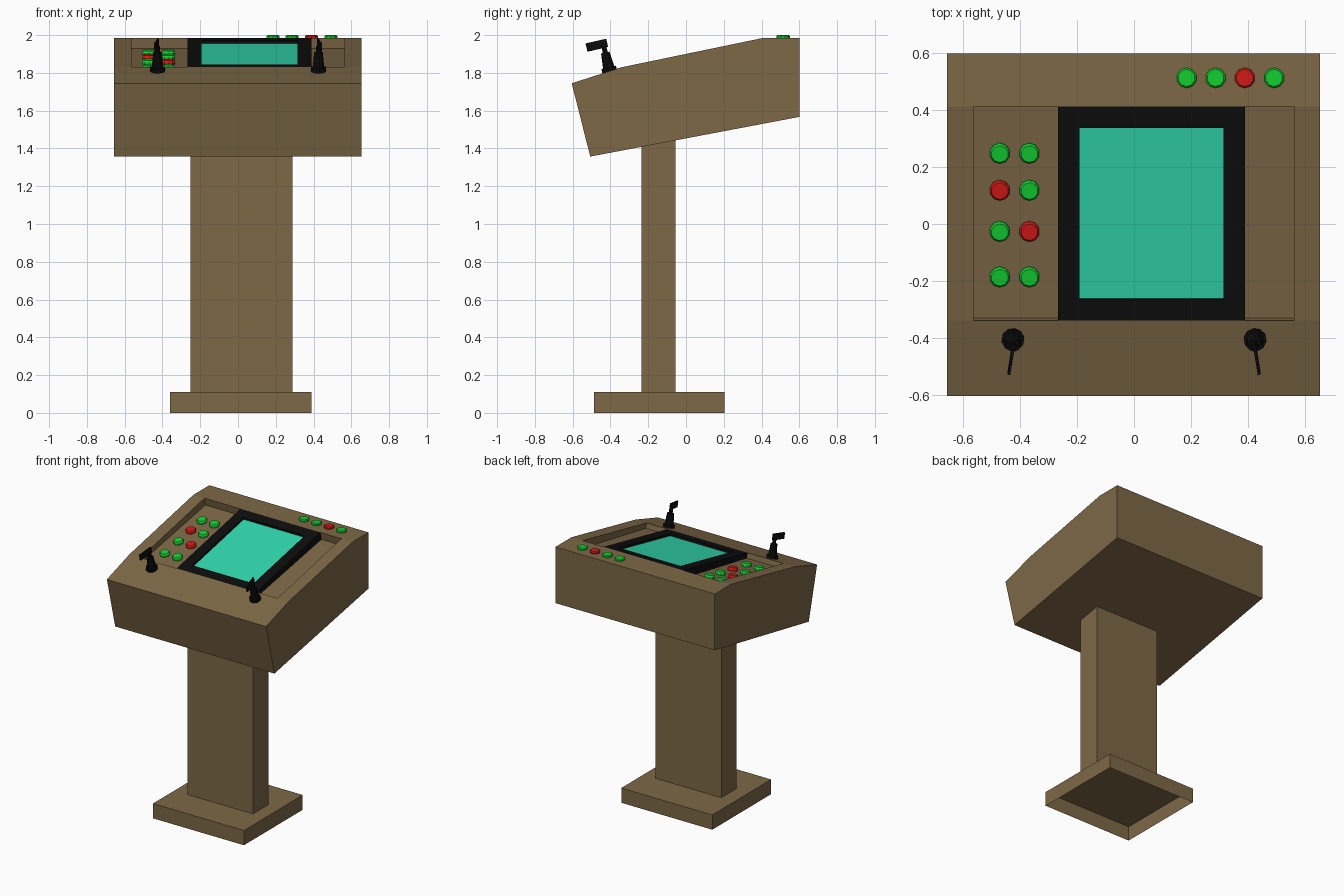
import bpy, bmesh, math
from mathutils import Matrix, Vector

if "Cube" in bpy.data.objects:
    bpy.data.objects.remove(bpy.data.objects["Cube"])


def material(name, rgb):
    m = bpy.data.materials.new(name)
    m.diffuse_color = (*rgb, 1)
    m.use_nodes = True
    m.node_tree.nodes["Principled BSDF"].inputs["Base Color"].default_value = m.diffuse_color
    return m


BROWN = material("brown_paint", (0.205, 0.138, 0.062))
BLACK = material("black_plastic", (0.004, 0.004, 0.004))
GREEN = material("green_button", (0.006, 0.62, 0.03))
RED = material("red_button", (0.65, 0.01, 0.008))
TEAL = material("screen_glow", (0.03, 0.69, 0.42))


def finish(name, bm, mat):
    bmesh.ops.recalc_face_normals(bm, faces=bm.faces)
    mesh = bpy.data.meshes.new(name)
    bm.to_mesh(mesh)
    bm.free()
    ob = bpy.data.objects.new(name, mesh)
    bpy.context.collection.objects.link(ob)
    if mat:
        mesh.materials.append(mat)
    return ob


def prism(profile, x0, x1):
    """Extrude a (y, z) side profile from x0 to x1."""
    bm = bmesh.new()
    face = bm.faces.new([bm.verts.new((x0, y, z)) for y, z in profile])
    ext = bmesh.ops.extrude_face_region(bm, geom=[face])["geom"]
    bmesh.ops.translate(bm, vec=(x1 - x0, 0, 0),
                        verts=[v for v in ext if isinstance(v, bmesh.types.BMVert)])
    bmesh.ops.recalc_face_normals(bm, faces=bm.faces)
    return bm


def block(x0, x1, y0, y1, z0, z1):
    return prism([(y0, z0), (y1, z0), (y1, z1), (y0, z1)], x0, x1)


def cone(bm, r1, r2, z0, z1, sides=10):
    bmesh.ops.create_cone(bm, cap_ends=True, segments=sides, radius1=r1, radius2=r2,
                          depth=z1 - z0, matrix=Matrix.Translation((0, 0, (z0 + z1) / 2)))


# Foot: a shallow box, open underneath
bm = block(-0.36, 0.39, -0.487, 0.205, 0, 0.11)
bm.normal_update()
bottom = [f for f in bm.faces if f.normal.z < -0.9]
bmesh.ops.delete(bm, geom=bottom, context='FACES')
foot = finish("foot", bm, BROWN)

# Column, running up into the head
finish("column", block(-0.252, 0.288, -0.235, -0.055, 0.11, 1.46), BROWN)

# Sloped console head with a recessed panel
FRONT, BACK = (-0.34, 1.83), (0.413, 1.986)
FLOOR_FRONT, FLOOR_BACK = (-0.331, 1.793), (0.424, 1.93)
head = finish("console_head", prism(
    [(-0.605, 1.745), (-0.507, 1.357), (0.6, 1.567), (0.6, 1.986), BACK, FRONT],
    -0.657, 0.655), BROWN)
cutter = finish("panel_cutter", prism(
    [FLOOR_FRONT, FLOOR_BACK, BACK, (0.393, 2.086), (-0.364, 1.93), FRONT],
    -0.565, 0.563), BROWN)
cutter.hide_render = True
cut = head.modifiers.new("panel_recess", 'BOOLEAN')
cut.object, cut.operation, cut.solver = cutter, 'DIFFERENCE', 'EXACT'
bpy.context.view_layer.objects.active = head
bpy.ops.object.modifier_apply(modifier=cut.name)
bpy.data.objects.remove(cutter)

# Screen bezel with a sunken middle
bm = prism([FLOOR_FRONT, FLOOR_BACK, BACK, FRONT], -0.268, 0.39)
bm.normal_update()
top = max(bm.faces, key=lambda f: f.normal.z)
bmesh.ops.inset_region(bm, faces=[top], thickness=0.076, depth=0, use_even_offset=True)
low = bmesh.ops.extrude_face_region(bm, geom=[top])["geom"]
bmesh.ops.delete(bm, geom=[top], context='FACES')
bmesh.ops.translate(bm, vec=(0, 0.004, -0.018),
                    verts=[v for v in low if isinstance(v, bmesh.types.BMVert)])
finish("screen_bezel", bm, BLACK)


# Screen glass, just above the bezel floor
def surface(y, drop):
    t = (y - FRONT[0]) / (BACK[0] - FRONT[0])
    return FRONT[1] + t * (BACK[1] - FRONT[1]) - drop


y0, y1 = -0.264, 0.341
finish("screen", prism([(y0, surface(y0, 0.025)), (y1, surface(y1, 0.025)),
                        (y1, surface(y1, 0.016)), (y0, surface(y0, 0.016))],
                       -0.193, 0.317), TEAL)


# Buttons: ten-sided with a chamfered rim
def button(name, loc, tilt, mat, height):
    bm = bmesh.new()
    cone(bm, 0.036, 0.036, -0.004, height * 0.6)
    cone(bm, 0.036, 0.030, height * 0.6, height)
    ob = finish(name, bm, mat)
    ob.matrix_world = Matrix.Translation(loc) @ Matrix.Rotation(tilt, 4, 'X')


for i, (x, mat) in enumerate([(0.185, GREEN), (0.287, GREEN), (0.39, RED), (0.493, GREEN)]):
    button(f"rear_button_{i}", (x, 0.514, 1.986), 0, mat, 0.014)

slope = (FLOOR_BACK[1] - FLOOR_FRONT[1]) / (FLOOR_BACK[0] - FLOOR_FRONT[0])
rows = [(0.25, GREEN, GREEN), (0.12, RED, GREEN), (-0.025, GREEN, RED), (-0.185, GREEN, GREEN)]
for r, (y, *mats) in enumerate(rows):
    for c, mat in enumerate(mats):
        z = FLOOR_FRONT[1] + slope * (y - FLOOR_FRONT[0])
        button(f"panel_button_{r}_{c}", (-0.472 + 0.104 * c, y, z), math.atan(slope), mat, 0.022)

# Control levers: tapered post with a flat paddle, mirrored left and right
for side, name in ((-1, "left_lever"), (1, "right_lever")):
    bm = bmesh.new()
    cone(bm, 0.040, 0.040, -0.01, 0.02)
    cone(bm, 0.031, 0.023, 0.02, 0.10)
    cone(bm, 0.014, 0.012, 0.10, 0.135)
    bmesh.ops.create_cube(bm, size=1, matrix=Matrix.Translation((0, -0.035, 0.148))
                          @ Matrix.Diagonal((0.010, 0.112, 0.045, 1)))
    ob = finish(name, bm, BLACK)
    ob.matrix_world = (Matrix.Translation((side * 0.426, -0.405, 1.81))
                       @ Matrix.Rotation(math.radians(13), 4, 'X')
                       @ Matrix.Rotation(math.radians(9 * side), 4, 'Z'))
